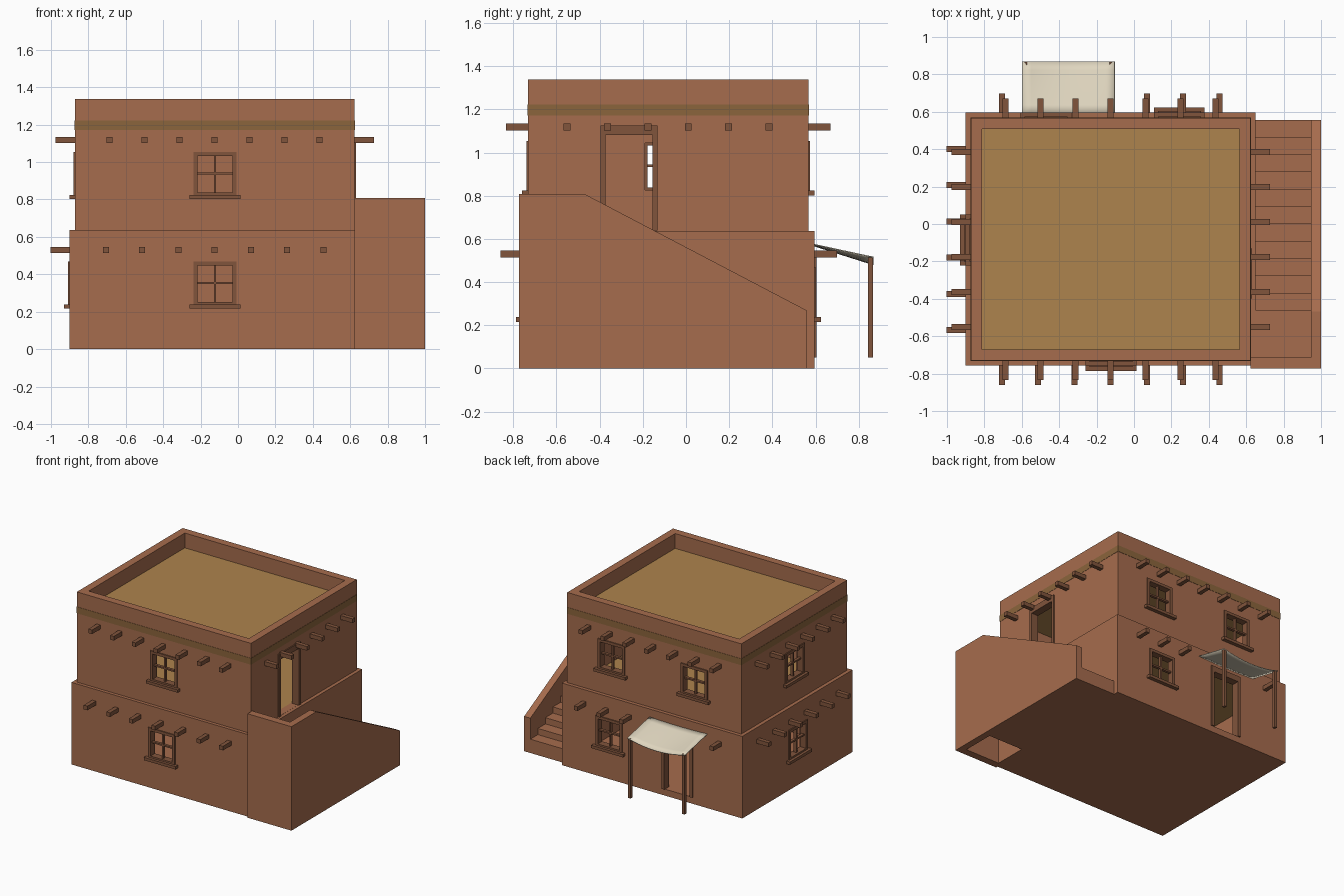
import bpy, bmesh
from mathutils import Vector

if "Cube" in bpy.data.objects:
    bpy.data.objects.remove(bpy.data.objects["Cube"])


def material(name, rgb):
    m = bpy.data.materials.new(name)
    m.diffuse_color = (*rgb, 1)
    m.use_nodes = True
    m.node_tree.nodes["Principled BSDF"].inputs["Base Color"].default_value = m.diffuse_color
    return m


CLAY = material("clay", (0.38, 0.15, 0.075))
WOOD = material("wood", (0.22, 0.09, 0.045))
GOLD = material("straw_plaster", (0.42, 0.23, 0.075))
BAND = material("band", (0.26, 0.13, 0.045))
CLOTH = material("cloth", (0.74, 0.67, 0.52))


def finish(name, bm, mat):
    bmesh.ops.recalc_face_normals(bm, faces=bm.faces)
    me = bpy.data.meshes.new(name)
    bm.to_mesh(me)
    bm.free()
    ob = bpy.data.objects.new(name, me)
    bpy.context.collection.objects.link(ob)
    if mat:
        me.materials.append(mat)
    return ob


def boxes(name, items, mat=None):
    """One object from boxes given as (x0, x1, y0, y1, z0, z1)."""
    bm = bmesh.new()
    for x0, x1, y0, y1, z0, z1 in items:
        vs = bmesh.ops.create_cube(bm, size=1)["verts"]
        for v in vs:
            v.co = Vector((x1 if v.co.x > 0 else x0, y1 if v.co.y > 0 else y0,
                           z1 if v.co.z > 0 else z0))
    return finish(name, bm, mat)


T = 0.06                                   # wall thickness
STOREY = 0.586
LOWER = dict(left=-0.90, right=0.65, front=-0.757, back=0.595)
UPPER = dict(left=-0.872, right=0.623, front=-0.731, back=0.567)


def on_wall(plan, side, u0, u1, d0, d1, z0, z1):
    """Box on a wall: u along the wall, d outward from its face."""
    f = plan[side]
    s = -1 if side in ("left", "front") else 1
    a, b = sorted((f + s * d0, f + s * d1))
    return (a, b, u0, u1, z0, z1) if side in ("left", "right") else (u0, u1, a, b, z0, z1)


def inner(p, z0, z1, t=T):
    return (p["left"] + t, p["right"] - t, p["front"] + t, p["back"] - t, z0, z1)


def walls(name, plan, z0, z1, openings):
    ob = boxes(name, [inner(plan, z0, z1, 0)], CLAY)
    cuts = [inner(plan, z0 - 0.1, z1 + 0.1)]
    cuts += [on_wall(plan, s, u - w, u + w, -0.1, 0.1, a, b) for s, u, w, a, b in openings]
    for c in cuts:
        cutter = boxes("cutter", [c])
        cutter.hide_render = True
        mod = ob.modifiers.new("cut", "BOOLEAN")
        mod.operation, mod.solver, mod.object = "DIFFERENCE", "EXACT", cutter
        bpy.context.view_layer.objects.active = ob
        bpy.ops.object.modifier_apply(modifier=mod.name)
        bpy.data.objects.remove(cutter)


def window(name, plan, side, u, z):
    """Frame, cross bars and sill; z is the lower edge."""
    w, h, b = 0.115, 0.23, 0.022
    def o(*a):
        return on_wall(plan, side, *a)
    boxes(name, [
        o(u - w, u - w + b, -0.045, 0.008, z, z + h),
        o(u + w - b, u + w, -0.045, 0.008, z, z + h),
        o(u - w + b, u + w - b, -0.045, 0.008, z + h - b, z + h),
        o(u - w + b, u + w - b, -0.045, 0.008, z, z + b * 0.6),
        o(u - 0.006, u + 0.006, -0.03, -0.008, z, z + h - b),
        o(u - w + b, u + w - b, -0.03, -0.008, z + h / 2 - 0.006, z + h / 2 + 0.006),
        o(u - w - 0.021, u + w + 0.021, -0.03, 0.029, z - 0.022, z)], WOOD)


def door_frame(name, plan, side, u, z):
    w, h, b = 0.133, 0.487, 0.024
    def o(*a):
        return on_wall(plan, side, *a)
    boxes(name, [o(u - w, u - w + b, -0.05, 0.009, z, z + h),
                 o(u + w - b, u + w, -0.05, 0.009, z, z + h),
                 o(u - w + b, u + w - b, -0.05, 0.009, z + h - 0.045, z + h)], WOOD)


# Openings of each storey
ZW = 0.238
low_win = [("front", -0.123), ("left", -0.085), ("back", 0.242)]
up_win = low_win + [("back", -0.47)]
low_door, up_door = ("back", -0.345), ("right", -0.264)
for tag, plan, z0, z1, wins, door, dz in (
        ("lower", LOWER, 0, 0.637, low_win, low_door, 0.05),
        ("upper", UPPER, 0.637, 1.337, up_win, up_door, 0.05 + STOREY)):
    zw = ZW + (STOREY if tag == "upper" else 0)
    base = max(dz, z0 + 0.001)
    holes = [(s, u, 0.105, zw + 0.002, zw + 0.22) for s, u in wins]
    holes.append((*door, 0.122, base, dz + 0.46))
    walls(tag + "_walls", plan, z0, z1, holes)
    for i, (s, u) in enumerate(wins):
        window(f"{tag}_window_{i}", plan, s, u, zw)
    door_frame(tag + "_door_frame", plan, *door, base)

# Floors, roof and the roof edge band
boxes("ground_floor", [inner(LOWER, 0, 0.05)], CLAY)
boxes("middle_floor", [inner(LOWER, 0.587, 0.637)], GOLD)
boxes("roof_deck", [inner(UPPER, 1.172, 1.222)], GOLD)
boxes("roof_band", [on_wall(UPPER, s, *u, -0.01, 0.002, 1.172, 1.222) for s, u in (
    ("front", (-0.874, 0.625)), ("back", (-0.874, 0.625)),
    ("left", (-0.733, 0.569)), ("right", (-0.733, 0.569)))], BAND)

# Protruding roof beams
for tag, plan, z, step, skip in (("lower", LOWER, 0.531, 0.194, (1, 2, 3)),
                                 ("upper", UPPER, 1.118, 0.187, ())):
    r, ends = 0.016, []
    for side in ("front", "back", "left", "right"):
        if tag == "lower" and side == "right":
            continue
        n, mid = (7, -0.125) if side in ("front", "back") else (6, -0.083)
        for i in range(n):
            if side == "back" and i in skip:
                continue
            u = mid + (i - (n - 1) / 2) * step
            ends.append(on_wall(plan, side, u - r, u + r, -0.03, 0.103, z - r, z + r))
    boxes(tag + "_beam_ends", ends, WOOD)

# Outside stair: steps, landing, parapets
X0, X1, Y0, Y1 = 0.65, 0.947, -0.773, 0.557
N, RUN = 11, 0.0925
boxes("stair_steps", [(X0, X1, Y1 - (i + 1) * RUN, Y1 - i * RUN, 0, 0.107 + i * 0.0482)
                      for i in range(N)], CLAY)
boxes("stair_landing", [(X0, X1, Y0 + 0.058, Y1 - N * RUN, 0.587, 0.637)], CLAY)
boxes("stair_front_wall", [(0.623, X1, Y0, Y0 + 0.058, 0, 0.807)], CLAY)
bm = bmesh.new()
profile = [(Y0, 0), (Y1, 0), (Y1, 0.27), (-0.468, 0.807), (Y0, 0.807)]
face = bm.faces.new([bm.verts.new((X1, y, z)) for y, z in profile])
ext = bmesh.ops.extrude_face_region(bm, geom=[face])["geom"]
bmesh.ops.translate(bm, vec=(1.0 - X1, 0, 0),
                    verts=[g for g in ext if isinstance(g, bmesh.types.BMVert)])
finish("stair_side_wall", bm, CLAY)

# Awning: sagging cloth on two posts
bm = bmesh.new()
bmesh.ops.create_grid(bm, x_segments=10, y_segments=6, size=1)
for v in bm.verts:
    a, t = v.co.x, (v.co.y + 1) / 2
    sag = (1 - a * a) * (0.006 + 0.028 * t)
    v.co = Vector((-0.351 + 0.248 * a, 0.59 + 0.278 * t, 0.575 - 0.06 * t - sag))
cloth = finish("awning_cloth", bm, CLOTH)
cloth.data.shade_smooth()
mod = cloth.modifiers.new("thickness", "SOLIDIFY")
mod.thickness, mod.offset = 0.005, 0
boxes("awning_posts", [(x - 0.011, x + 0.011, 0.842, 0.865, 0.052, 0.515)
                       for x in (-0.583, -0.119)], WOOD)
